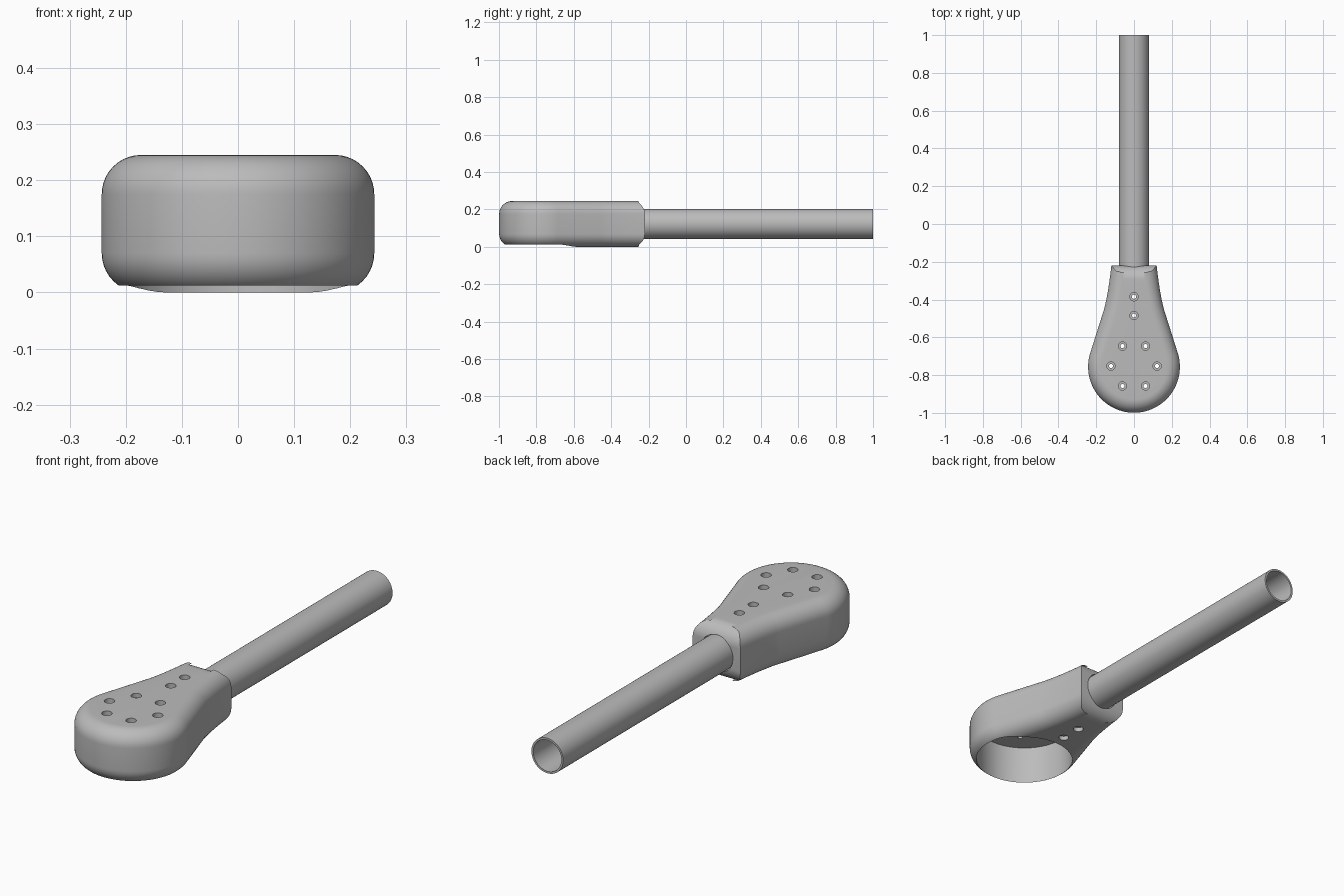
import bpy, bmesh, math
from mathutils import Vector

if "Cube" in bpy.data.objects:
    bpy.data.objects.remove(bpy.data.objects["Cube"])

grey = bpy.data.materials.new("plain grey")
grey.use_nodes = True
grey.diffuse_color = (0.5, 0.5, 0.5, 1)
grey.node_tree.nodes["Principled BSDF"].inputs["Base Color"].default_value = (0.5, 0.5, 0.5, 1)

TOP, FILLET, RADIUS, CENTRE_Y = 0.245, 0.07, 0.243, -0.756
AXIS_Z = 0.122


def finish(name, bm):
    bmesh.ops.recalc_face_normals(bm, faces=bm.faces)
    mesh = bpy.data.meshes.new(name)
    bm.to_mesh(mesh)
    bm.free()
    mesh.materials.append(grey)
    obj = bpy.data.objects.new(name, mesh)
    bpy.context.collection.objects.link(obj)
    return obj


def skin(bm, rings, closed=False):
    """Bridge rings of points; cap both ends, or join last to first."""
    loops = [[bm.verts.new(p) for p in ring] for ring in rings]
    pairs = list(zip(loops, loops[1:]))
    if closed:
        pairs.append((loops[-1], loops[0]))
    else:
        bm.faces.new(loops[0])
        bm.faces.new(loops[-1])
    for a, b in pairs:
        for i in range(len(a)):
            j = (i + 1) % len(a)
            bm.faces.new((a[i], a[j], b[j], b[i]))


def circle(radius, n=64):
    return [(radius * math.cos(2 * math.pi * i / n), radius * math.sin(2 * math.pi * i / n))
            for i in range(n)]


def lathe(name, profile, x, y, n=32):
    """Solid turned around a vertical axis; profile is (radius, z)."""
    bm = bmesh.new()
    skin(bm, [[(x + cx, y + cy, z) for cx, cy in circle(r, n)] for r, z in profile])
    return finish(name, bm)


def rod(name, profile, closed=False):
    """Solid turned around the tube axis; profile is (radius, y)."""
    bm = bmesh.new()
    skin(bm, [[(cx, y, AXIS_Z + cz) for cx, cz in circle(r)] for r, y in profile], closed)
    return finish(name, bm)


def inset(points, d):
    """Offset a counter-clockwise outline inward with mitred corners."""
    result = []
    for i, p in enumerate(points):
        e1 = (p - points[i - 1]).normalized()
        e2 = (points[(i + 1) % len(points)] - p).normalized()
        n1, n2 = Vector((-e1.y, e1.x)), Vector((-e2.y, e2.x))
        result.append(p + (n1 + n2) * (d / (1 + n1.dot(n2))))
    return result


def cut(target, cutter):
    mod = target.modifiers.new("cut", 'BOOLEAN')
    mod.operation = 'DIFFERENCE'
    mod.solver = 'EXACT'
    mod.object = cutter
    bpy.context.view_layer.objects.active = target
    bpy.ops.object.modifier_apply(modifier=mod.name)
    bpy.data.objects.remove(cutter)


# Pear-shaped outline: round front, straight flanks, curved neck, square back
TILT = math.radians(17)
arc = [Vector((RADIUS * math.cos(a), CENTRE_Y + RADIUS * math.sin(a)))
       for a in (-math.pi / 2 + (math.pi / 2 + TILT) * i / 28 for i in range(29))]
start, bend, end = Vector((0.158, -0.45)), Vector((0.135, -0.36)), Vector((0.12, -0.22))
neck = [start * (1 - t) ** 2 + bend * 2 * t * (1 - t) + end * t ** 2
        for t in (i / 10 for i in range(11))]
right = arc + neck
outline = right + [Vector((-p.x, p.y)) for p in reversed(right[1:])]

# Head with rounded top and bottom rims
STEPS = 10
angles = [math.pi / 2 * i / STEPS for i in range(STEPS + 1)]
lower = [(FILLET * (1 - math.sin(a)), FILLET * (1 - math.cos(a))) for a in angles]
layers = lower + [(d, TOP - z) for d, z in reversed(lower)]
bm = bmesh.new()
skin(bm, [[(p.x, p.y, z) for p in inset(outline, d)] for d, z in layers])
head = finish("head", bm)

# Round recess below and socket behind
cut(head, lathe("recess_cutter", [(0.213, -0.1), (0.213, 0.19)], 0, CENTRE_Y, 96))
cut(head, rod("socket_cutter", [(0.083, -0.28), (0.083, 0)]))

# Counterbored screw holes
BORE, SINK = 0.011, 0.022
top_sink = [(BORE, 0.225), (SINK, 0.225), (SINK, 0.3)]
for y in (-0.385, -0.485):
    cut(head, lathe("hole_cutter", [(SINK, -0.1), (SINK, 0.02), (BORE, 0.02)] + top_sink, 0, y))
for i in range(6):
    a = math.pi / 3 * i
    cut(head, lathe("hole_cutter", [(BORE, 0.1)] + top_sink,
                    0.122 * math.cos(a), -0.752 + 0.122 * math.sin(a)))

# Hollow handle tube
tube = rod("handle_tube", [(0.08, -0.28), (0.08, 1), (0.071, 1), (0.071, -0.28)], True)

# Smooth shading with sharp edges kept
for obj in (head, tube):
    bpy.ops.object.select_all(action='DESELECT')
    obj.select_set(True)
    bpy.context.view_layer.objects.active = obj
    bpy.ops.object.shade_smooth_by_angle(angle=math.radians(30))
